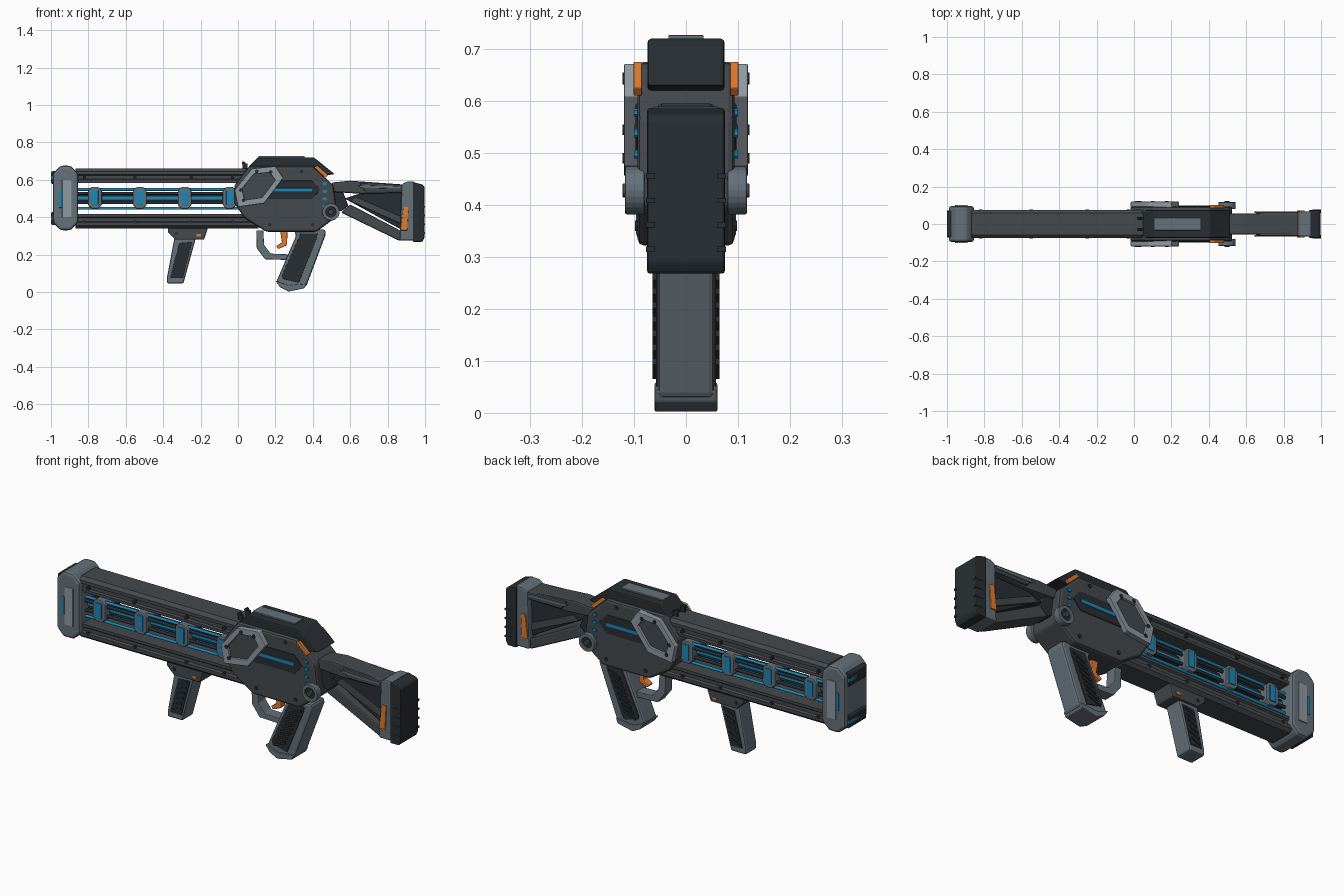
import bpy, bmesh
from math import radians, pi, cos, sin
from mathutils import Vector

if "Cube" in bpy.data.objects:
    bpy.data.objects.remove(bpy.data.objects["Cube"])


def mat(name, r, g, b):
    m = bpy.data.materials.new(name)
    m.diffuse_color = (r, g, b, 1)
    m.use_nodes = True
    m.node_tree.nodes["Principled BSDF"].inputs["Base Color"].default_value = m.diffuse_color
    return m


DARK = mat("dark_grey", .022, .028, .033)
MID = mat("mid_grey", .06, .067, .075)
STEEL = mat("steel_grey", .13, .165, .195)
LIGHT = mat("light_grey", .28, .32, .36)
BLUE = mat("blue", .01, .25, .5)
ORANGE = mat("orange", .75, .2, .03)


def finish(name, bm, m, bevel=0.0, seg=2):
    bmesh.ops.recalc_face_normals(bm, faces=bm.faces)
    me = bpy.data.meshes.new(name)
    bm.to_mesh(me)
    bm.free()
    ob = bpy.data.objects.new(name, me)
    bpy.context.collection.objects.link(ob)
    me.materials.append(m)
    if bevel:
        b = ob.modifiers.new("bevel", 'BEVEL')
        b.width, b.segments, b.limit_method = bevel, seg, 'ANGLE'
        b.angle_limit = radians(25)
    return ob


def extrude(name, loop, vec, m, bevel=0.0):
    """Prism from a planar loop of 3D points pushed along vec."""
    bm = bmesh.new()
    f = bm.faces.new([bm.verts.new(p) for p in loop])
    r = bmesh.ops.extrude_face_region(bm, geom=[f])
    bmesh.ops.translate(bm, vec=vec, verts=[v for v in r["geom"] if isinstance(v, bmesh.types.BMVert)])
    return finish(name, bm, m, bevel)


def plate(name, pts, half, m, bevel=0.005):
    """Side profile (x, z) extruded through the full width."""
    return extrude(name, [(x, -half, z) for x, z in pts], (0, 2 * half, 0), m, bevel)


def sides(name, pts, y0, y1, m, bevel=0.002):
    """Side profile placed on both flanks between y0 and y1."""
    for s, tag in ((-1, "near"), (1, "far")):
        extrude(f"{name}_{tag}", [(x, s * y0, z) for x, z in pts], (0, s * (y1 - y0), 0), m, bevel)


def rect(x0, x1, z0, z1, c=0.0):
    if not c:
        return [(x0, z0), (x1, z0), (x1, z1), (x0, z1)]
    return [(x0 + c, z0), (x1 - c, z0), (x1, z0 + c), (x1, z1 - c),
            (x1 - c, z1), (x0 + c, z1), (x0, z1 - c), (x0, z0 + c)]


def disc(x, z, r, n=16):
    return [(x + r * cos(2 * pi * i / n), z + r * sin(2 * pi * i / n)) for i in range(n)]


def shrink(pts, k):
    cx = sum(p[0] for p in pts) / len(pts)
    cz = sum(p[1] for p in pts) / len(pts)
    return [(cx + (x - cx) * k, cz + (z - cz) * k) for x, z in pts]


def side_frames(name, outer, inner, y0, y1, m, bevel=0.003):
    """Ring shaped plate on both flanks."""
    for s, tag in ((-1, "near"), (1, "far")):
        bm = bmesh.new()
        L = [[bm.verts.new((x, s * y, z)) for x, z in p]
             for p, y in ((outer, y0), (outer, y1), (inner, y1), (inner, y0))]
        n = len(outer)
        for a in range(4):
            A, B = L[a], L[(a + 1) % 4]
            for i in range(n):
                bm.faces.new((A[i], A[(i + 1) % n], B[(i + 1) % n], B[i]))
        finish(f"{name}_{tag}", bm, m, bevel)


def tube(name, x0, x1, y, z, r, m):
    extrude(name, [(x0, y + a, z + b) for a, b in disc(0, 0, r, 12)], (x1 - x0, 0, 0), m)


def slats(name, a, b, n, w, dz, y0, y1, m):
    """Slanted ribs between points a and b on both flanks."""
    for i in range(n):
        c = Vector(a).lerp(Vector(b), i / (n - 1))
        sides(f"{name}_{i}", [(c.x - w, c.y - .006 - dz), (c.x + w, c.y - .006 + dz),
                              (c.x + w, c.y + .006 + dz), (c.x - w, c.y + .006 - dz)], y0, y1, m, 0)


# Upper and lower barrel rails
rail = [(.058, .66), (.075, .645), (.075, .628), (.064, .622), (.064, .604), (.072, .598), (.072, .584)]
rail = rail + [(-y, z) for y, z in reversed(rail)]
extrude("upper_rail", [(-.87, y, z) for y, z in rail], (.98, 0, 0), MID)
extrude("lower_rail", [(-.87, y, 1.0 - z) for y, z in rail], (.98, 0, 0), MID)
for i, x in enumerate((-.82, -.55, -.25, -.03)):
    for z in (.606, .368):
        sides(f"rail_screw_{i}_{z}", disc(x, z + .006, .009, 8), .06, .078, DARK, 0)

# Energy core with blue tubes and clamps
plate("core_bar", rect(-.87, .1, .478, .527), .022, DARK)
sides("core_strip", rect(-.87, .1, .495, .51), .02, .028, BLUE, 0)
for y in (-.042, .042):
    for z in (.548, .447):
        tube(f"blue_tube_{y}_{z}", -.87, .1, y, z, .007, BLUE)
    for z in (.527, .478):
        tube(f"dark_tube_{y}_{z}", -.87, .1, y, z, .008, DARK)
for i, x in enumerate((-.765, -.525, -.285, -.045)):
    plate(f"core_clamp_{i}", rect(x - .037, x + .037, .445, .562, .02), .064, STEEL, .006)
    sides(f"clamp_light_{i}", rect(x - .018, x + .018, .465, .545), .06, .069, BLUE)

# Muzzle block
plate("muzzle", rect(-.99, -.855, .33, .675, .04), .096, STEEL, .014)
sides("muzzle_panel", rect(-.94, -.89, .40, .60), .09, .101, LIGHT)
sides("muzzle_light", rect(-.957, -.941, .45, .545), .09, .101, BLUE)
for n, z in (("upper", .612), ("lower", .393)):
    plate(f"muzzle_port_{n}", rect(-1.0, -.96, z - .035, z + .035, .008), .07, DARK, .003)
    plate(f"muzzle_port_light_{n}", rect(-1.0, -.96, z - .008, z + .008), .072, BLUE, 0)

# Receiver body and top cover
plate("receiver", [(-.02, .475), (.035, .395), (.15, .322), (.42, .322), (.525, .40), (.525, .46), (.51, .57),
                   (.40, .673), (.06, .673), (-.02, .57)], .093, MID, .012)
plate("top_cover", [(.025, .635), (.105, .72), (.405, .72), (.517, .63), (.45, .62), (.06, .62)], .074, DARK, .007)
plate("cover_panel", rect(.11, .355, .71, .727), .034, STEEL, .002)
for y in (-.03, .03):
    extrude(f"rear_knob_{y}", [(x, y - .008, z) for x, z in disc(.03, .688, .01, 10)], (0, .016, 0), DARK)
    extrude(f"knob_post_{y}", [(x, y - .005, z) for x, z in rect(.025, .05, .655, .688)], (0, .01, 0), DARK)

# Receiver side details
sides("side_inset", [(.17, .595), (.395, .595), (.44, .545), (.395, .497), (.13, .497)], .088, .097, DARK)
sides("side_light", rect(.16, .395, .537, .555), .09, .1, BLUE)
bracket = [(-.018, .545), (.075, .66), (.2, .672), (.242, .61), (.14, .475), (0, .455)]
side_frames("bracket", bracket, shrink(bracket, .68), .088, .119, LIGHT)
sides("bracket_panel", shrink(bracket, .72), .085, .106, MID)
for x, z in ((.175, .642), (.03, .49), (.015, .545), (.1, .645)):
    sides(f"bracket_screw_{x}", disc(x, z, .01, 8), .11, .122, DARK, 0)
sides("orange_tab", [(.405, .668), (.425, .676), (.482, .625), (.468, .61)], .085, .101, ORANGE)
for i in range(4):
    z = .578 - i * .04
    sides(f"status_light_{i}", rect(.453, .475, z - .008, z + .008, .004), .088, .1, BLUE, 0)
for x, z in ((.4, .36), (.17, .36), (.34, .645)):
    sides(f"body_screw_{x}", disc(x, z, .01, 8), .09, .098, DARK, 0)

# Stock hinge
side_frames("hinge_ring", disc(.497, .428, .046, 24), disc(.497, .428, .028, 24), .08, .117, STEEL)
sides("hinge_cap", disc(.497, .428, .03, 24), .08, .108, DARK)
sides("hinge_pin", disc(.497, .428, .014, 12), .1, .122, MID)

# Stock arms, web, frame and butt pad
plate("stock_upper_arm", [(.5, .585), (.60, .595), (.88, .575), (.88, .53), (.66, .525), (.5, .535)], .055, MID, .008)
plate("stock_cheek", [(.65, .583), (.88, .574), (.88, .536), (.68, .536)], .064, MID, .006)
sides("stock_trim", [(.64, .57), (.87, .565), (.87, .553), (.66, .556)], .06, .068, STEEL)
plate("stock_lower_arm", [(.55, .425), (.60, .468), (.88, .322), (.88, .275), (.86, .275)], .055, MID, .008)
plate("stock_hinge_block", [(.47, .47), (.55, .43), (.59, .46), (.56, .54), (.48, .56)], .045, DARK, .006)
plate("stock_web", [(.57, .5), (.66, .53), (.88, .53), (.88, .33)], .036, DARK)
plate("stock_web_rib", [(.60, .485), (.63, .51), (.88, .40), (.88, .36)], .044, MID)
plate("stock_frame", [(.865, .275), (.945, .275), (.945, .59), (.90, .59), (.875, .575)], .067, STEEL, .008)
plate("butt_pad", [(.935, .268), (.985, .268), (.997, .29), (.997, .565), (.985, .575), (.935, .588)],
      .075, DARK, .006)
sides("stock_tab", [(.87, .33), (.905, .33), (.912, .455), (.885, .455)], .06, .073, ORANGE)
for i in range(4):
    z = .315 + i * .047
    sides(f"pad_rib_{i}", rect(.955, 1.0, z - .005, z + .005), .06, .077, DARK, 0)

# Pistol grip with ribbed panels
plate("grip", [(.30, .33), (.465, .335), (.47, .31), (.365, .03), (.255, .012), (.205, .055), (.31, .30)],
      .054, STEEL, .01)
plate("grip_base", [(.2, .06), (.225, .025), (.27, .002), (.355, .02), (.367, .045), (.27, .035)],
      .061, STEEL, .004)
sides("grip_panel", [(.335, .312), (.425, .312), (.42, .285), (.325, .05), (.24, .07), (.235, .09)],
      .05, .058, DARK)
slats("grip_rib", (.285, .085), (.375, .275), 8, .034, .014, .055, .064, DARK)

# Trigger and guard
plate("trigger_guard", [(.098, .33), (.135, .33), (.14, .25), (.175, .205), (.3, .2), (.3, .17), (.145, .175),
                        (.1, .235)], .03, STEEL, .004)
plate("trigger", [(.225, .33), (.265, .33), (.262, .25), (.215, .23), (.203, .245), (.235, .265)],
      .018, ORANGE, .004)

# Fore grip with mount
plate("fore_mount", [(-.375, .345), (-.16, .345), (-.182, .28), (-.335, .28), (-.375, .32)], .058, MID, .006)
sides("fore_button", rect(-.222, -.198, .297, .31), .05, .062, ORANGE, 0)
sides("fore_screw", disc(-.33, .312, .009, 8), .05, .062, DARK, 0)
plate("fore_grip", [(-.34, .29), (-.225, .29), (-.292, .045), (-.38, .045), (-.38, .075)], .046, STEEL, .009)
sides("fore_panel", [(-.315, .262), (-.245, .268), (-.295, .075), (-.362, .075)], .042, .05, DARK)
slats("fore_rib", (-.323, .1), (-.285, .245), 6, .026, .01, .048, .055, DARK)
